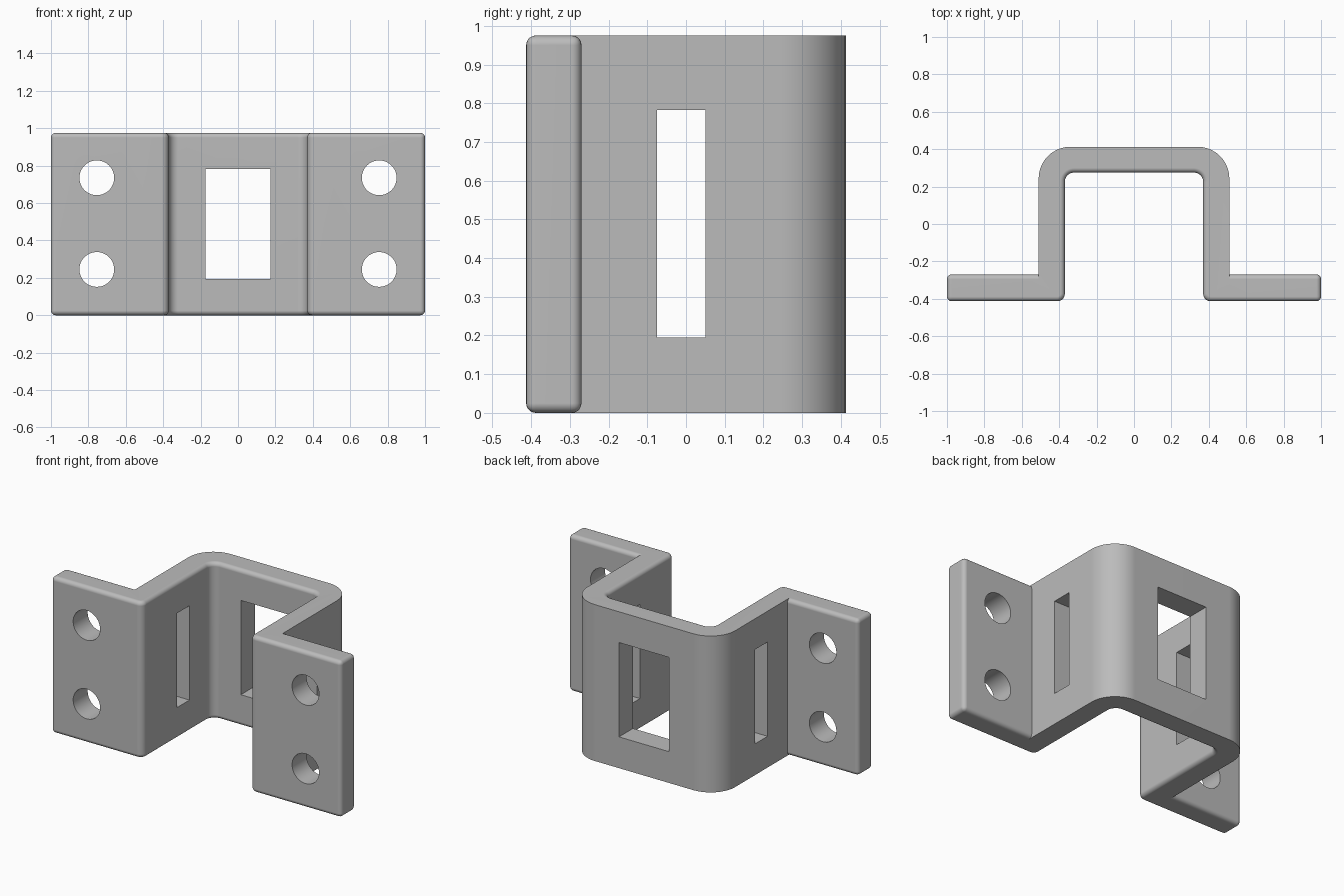
import bpy
import bmesh
from math import pi
from mathutils import Vector

HEIGHT, ROUND = 0.975, 0.025
WALL_X = 0.51

if "Cube" in bpy.data.objects:
    bpy.data.objects.remove(bpy.data.objects["Cube"])

grey = bpy.data.materials.new("grey metal")
grey.use_nodes = True
colour = (0.5, 0.5, 0.5, 1)
grey.diffuse_color = colour
grey.node_tree.nodes["Principled BSDF"].inputs["Base Color"].default_value = colour


def rounded(corners, steps=10):
    """Replace each corner (x, y, radius) of an open path by a right-angle arc."""
    pts = []
    for i, (x, y, r) in enumerate(corners):
        p = Vector((x, y))
        if r == 0:
            pts.append(p)
            continue
        a = (Vector(corners[i - 1][:2]) - p).normalized() * r
        b = (Vector(corners[i + 1][:2]) - p).normalized() * r
        centre = p + a + b
        start = -b
        for k in range(steps + 1):
            d = start.normalized().slerp((-a).normalized(), k / steps)
            pts.append(centre + d * r)
    return pts


# Bracket outline: right half, then its mirror
half = rounded([(0, 0.413, 0), (WALL_X, 0.413, 0.17), (WALL_X, -0.27, 0),
                (1, -0.27, 0), (1, -0.413, 0), (WALL_X, -0.413, 0),
                (0.37, -0.413, 0.04), (0.37, 0.275, 0.05), (0, 0.275, 0)])
outline = half + [Vector((-p.x, p.y)) for p in reversed(half[1:-1])]

bm = bmesh.new()
base = bm.faces.new([bm.verts.new((p.x, p.y, 0)) for p in outline])
grown = bmesh.ops.extrude_face_region(bm, geom=[base], use_keep_orig=True)
bmesh.ops.translate(bm, vec=(0, 0, HEIGHT),
                    verts=[g for g in grown["geom"] if isinstance(g, bmesh.types.BMVert)])

# Split the end caps where the flanges meet the walls
for z in (0, HEIGHT):
    for s in (-1, 1):
        pair = [min(bm.verts, key=lambda v: (v.co - Vector((s * WALL_X, y, z))).length)
                for y in (-0.27, -0.413)]
        bmesh.ops.connect_vert_pair(bm, verts=pair)
bmesh.ops.recalc_face_normals(bm, faces=bm.faces)


def is_rounded(edge):
    """Flange rims, flange ends and the inner rim are rounded; the outer rim is sharp."""
    a, b = (v.co for v in edge.verts)
    mid = (a + b) / 2
    x = abs(mid.x)
    if abs(a.z - b.z) > 0.1:
        return x > 0.99
    outer = mid.y > 0.28 or (mid.y > -0.26 and x > 0.4)
    return not outer and abs(x - WALL_X) > 0.001


bmesh.ops.bevel(bm, geom=[e for e in bm.edges if is_rounded(e)], offset=ROUND,
                segments=5, profile=0.5, affect='EDGES', clamp_overlap=False)
mesh = bpy.data.meshes.new("bracket")
bm.to_mesh(mesh)
bm.free()
bracket = bpy.data.objects.new("bracket", mesh)
bpy.context.collection.objects.link(bracket)
mesh.materials.append(grey)


def cut(cutter):
    """Subtract the cutter from the bracket and discard it."""
    cutter.hide_render = True
    cutter.data.materials.append(grey)
    mod = bracket.modifiers.new("opening", 'BOOLEAN')
    mod.operation, mod.solver, mod.object = 'DIFFERENCE', 'EXACT', cutter
    bpy.context.view_layer.objects.active = bracket
    bpy.ops.object.modifier_apply(modifier=mod.name)
    bpy.data.objects.remove(cutter)


def cut_box(centre, size):
    bpy.ops.mesh.primitive_cube_add(size=1, location=centre)
    box = bpy.context.object
    box.scale = size
    bpy.context.view_layer.update()
    cut(box)


# Back window and the slot through both side walls
cut_box((0, 0.34, 0.489), (0.346, 0.4, 0.588))
cut_box((0, -0.0125, 0.489), (1.4, 0.125, 0.588))

# Screw holes in the flanges
for x in (-0.755, 0.755):
    for z in (0.245, 0.735):
        bpy.ops.mesh.primitive_cylinder_add(vertices=48, radius=0.093, depth=0.5,
                                            location=(x, -0.34, z), rotation=(pi / 2, 0, 0))
        cut(bpy.context.object)

# Smooth the rounded parts, keep the flat faces flat
bpy.ops.object.select_all(action='DESELECT')
bracket.select_set(True)
bpy.context.view_layer.objects.active = bracket
bpy.ops.object.shade_smooth_by_angle(angle=pi / 6)
weighted = bracket.modifiers.new("flat normals", 'WEIGHTED_NORMAL')
weighted.keep_sharp = True
